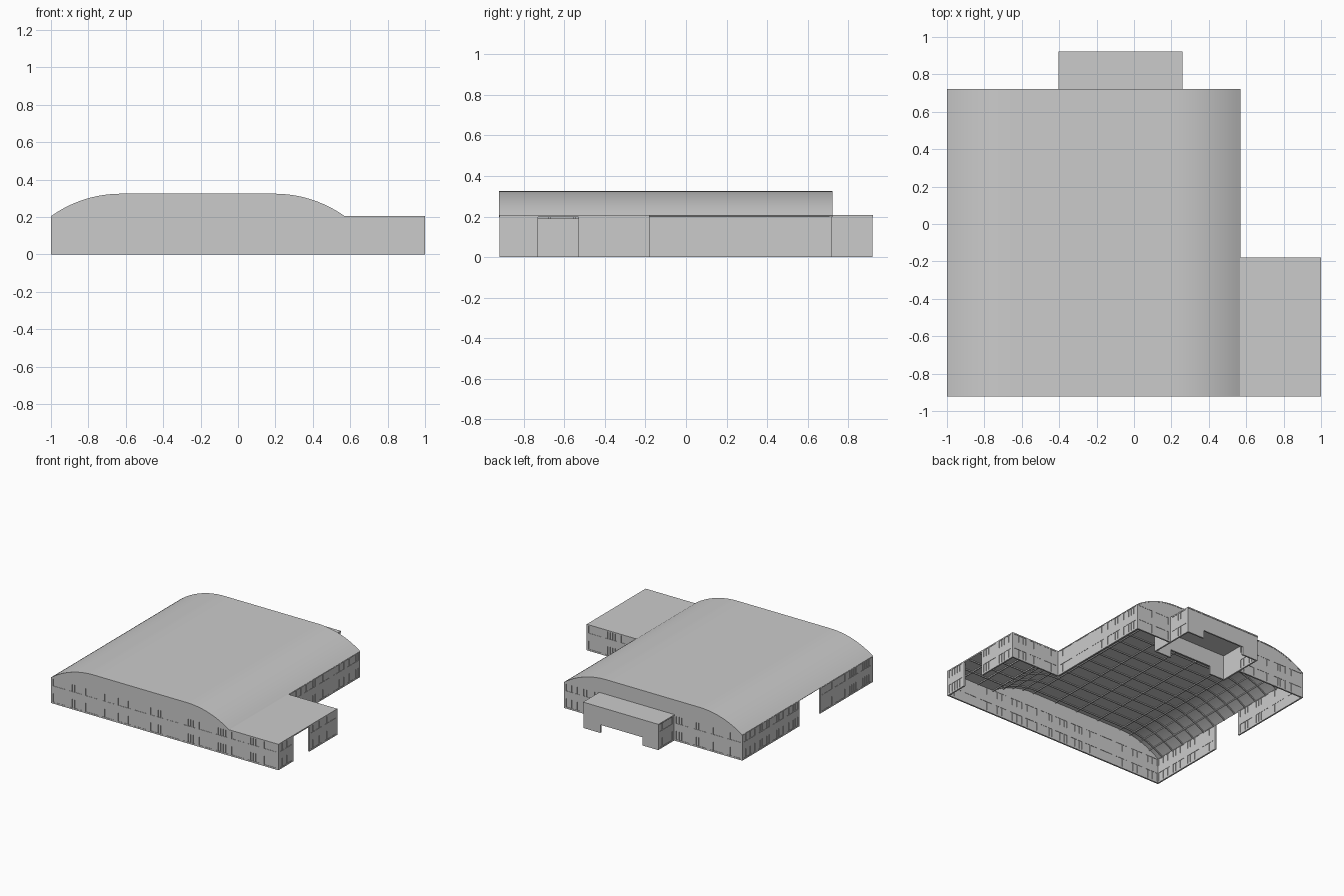
import bpy, bmesh, math
from mathutils import Vector, Matrix

if "Cube" in bpy.data.objects:
    bpy.data.objects.remove(bpy.data.objects["Cube"])

H = 0.2            # wall height
T = 0.012          # wall thickness
CX, HALF, FLAT, RISE = -0.215, 0.785, 0.41, 0.12   # roof profile


def box(bm, a, b, m=Matrix()):
    lo, hi = Vector(a), Vector(b)
    size = hi - lo
    bmesh.ops.create_cube(bm, size=1, matrix=m @ Matrix.Translation((lo + hi) / 2)
                          @ Matrix.Diagonal((*size, 1)))


def finish(bm, name):
    bmesh.ops.recalc_face_normals(bm, faces=bm.faces)
    me = bpy.data.meshes.new(name)
    bm.to_mesh(me)
    bm.free()
    ob = bpy.data.objects.new(name, me)
    bpy.context.collection.objects.link(ob)
    return ob


def wall_matrix(p0, p1):
    # local x runs along the wall, local y points indoors
    u = (Vector((*p1, 0)) - Vector((*p0, 0))).normalized()
    m = Matrix(((u.x, -u.y, 0), (u.y, u.x, 0), (0, 0, 1))).to_4x4()
    return Matrix.Translation((*p0, 0)) @ m


def window_wall(name, p0, p1, bays, panes=5):
    bm = bmesh.new()
    m = wall_matrix(p0, p1)
    length = (Vector(p1) - Vector(p0)).length
    pitch = length / bays
    margin = pitch * 0.12
    # recessed glazing sheet and horizontal bands
    box(bm, (0, 0.003, 0.005), (length, 0.009, H - 0.002), m)
    for z0, z1 in ((0, 0.012), (0.08, 0.14), (0.197, H)):
        box(bm, (0, 0, z0), (length, T, z1), m)
    for z0, z1 in ((0.012, 0.08), (0.14, 0.197)):
        # piers between windows
        for i in range(bays + 1):
            s0 = max(0, i * pitch - margin)
            s1 = min(length, i * pitch + margin)
            box(bm, (s0, 0, z0), (s1, T, z1), m)
        # mullions
        for i in range(bays):
            w = pitch - 2 * margin
            for k in range(1, panes):
                s = i * pitch + margin + w * k / panes
                box(bm, (s - 0.002, 0.001, z0), (s + 0.002, T - 0.001, z1), m)
    return finish(bm, name)


def arch(offset=0.0, steps=12):
    # flat crown with a circular arc falling to each eave
    dx = HALF - FLAT
    r = (dx * dx + RISE * RISE) / (2 * RISE)
    a = math.asin(dx / r)
    side = []
    for i in range(steps + 1):
        t = a * i / steps
        side.append((FLAT + (r - offset) * math.sin(t),
                     H + RISE + 0.005 - r + (r - offset) * math.cos(t)))
    return [(CX - x, z) for x, z in reversed(side)] + [(CX + x, z) for x, z in side]


def extrude_profile(pts, y0, y1, name):
    bm = bmesh.new()
    f = bm.faces.new([bm.verts.new((x, y0, z)) for x, z in pts])
    r = bmesh.ops.extrude_face_region(bm, geom=[f])
    bmesh.ops.translate(bm, vec=(0, y1 - y0, 0),
                        verts=[v for v in r['geom'] if isinstance(v, bmesh.types.BMVert)])
    return finish(bm, name)


# outer walls, counter-clockwise, with gaps on the left and right for gates
for name, p0, p1, n in (
        ("front_wall", (-1, -.92), (1, -.92), 14),
        ("wing_right_wall_front", (1, -.92), (1, -.73), 1),
        ("wing_right_wall_back", (1, -.53), (1, -.18), 2),
        ("wing_back_wall", (1, -.18), (.57, -.18), 3),
        ("hall_right_wall", (.57, -.18), (.57, .72), 5),
        ("hall_back_wall_right", (.57, .72), (.26, .72), 2),
        ("entrance_right_wall", (.26, .72), (.26, .92), 1),
        ("entrance_left_wall", (-.4, .92), (-.4, .72), 1),
        ("hall_back_wall_left", (-.4, .72), (-1, .72), 4),
        ("hall_left_wall_back", (-1, .72), (-1, 0), 4),
        ("hall_left_wall_front", (-1, -.26), (-1, -.92), 4)):
    window_wall(name, p0, p1, n)

# entrance block: portals at both ends, inner side walls and ceiling
for name, y in (("entrance_outer_portal", .92 - T), ("entrance_inner_portal", .54)):
    bm = bmesh.new()
    for x0, x1, z0 in ((-.4, -.26, 0), (-.26, .11, .065), (.11, .26, 0)):
        box(bm, (x0, y, z0), (x1, y + T, H))
    finish(bm, name)
bm = bmesh.new()
for x in (-.4, .26 - T):
    box(bm, (x, .54, 0), (x + T, .72, H))
finish(bm, "entrance_inner_sides")
bm = bmesh.new()
box(bm, (-.403, .54, .197), (.26, .923, .207))
finish(bm, "entrance_roof")

# gables filling the ends under the curved roof
for name, y0 in (("front_gable", -.92), ("back_gable", .72 - T)):
    extrude_profile(arch(0.004) + [(CX + HALF - .002, H - .003), (CX - HALF + .002, H - .003)],
                    y0, y0 + T, name)

# curved roof shell
roof = extrude_profile(arch() + arch(0.008)[::-1], -.923, .722, "curved_roof")
bpy.context.view_layer.objects.active = roof
roof.select_set(True)
bpy.ops.object.shade_smooth_by_angle(angle=math.radians(30))

# arched ribs across the hall
for i in range(14):
    y = -.92 + 1.64 * (i + .5) / 14
    extrude_profile(arch(0.006) + arch(0.016)[::-1], y - .004, y + .004, f"roof_rib_{i + 1}")

# purlins running along the hall
bm = bmesh.new()
prof = arch(0.012)
for i in (3, 6, 9, 12, 13, 16, 19, 22):
    x, z = prof[i]
    box(bm, (x - .004, -.91, z - .004), (x + .004, .71, z + .004))
for x in (CX - .2, CX, CX + .2):
    z = prof[12][1]
    box(bm, (x - .004, -.91, z - .004), (x + .004, .71, z + .004))
finish(bm, "roof_purlins")

# flat wing roof with beams beneath
bm = bmesh.new()
box(bm, (.565, -.921, .197), (1, -.18, .207))
finish(bm, "wing_roof")
bm = bmesh.new()
for i in range(1, 6):
    y = -.92 + .74 * i / 6
    box(bm, (.57, y - .004, .188), (.99, y + .004, .199))
for i in range(3):
    x = .575 + .145 * i
    box(bm, (x - .004, -.91, .188), (x + .004, -.19, .199))
finish(bm, "wing_beams")
